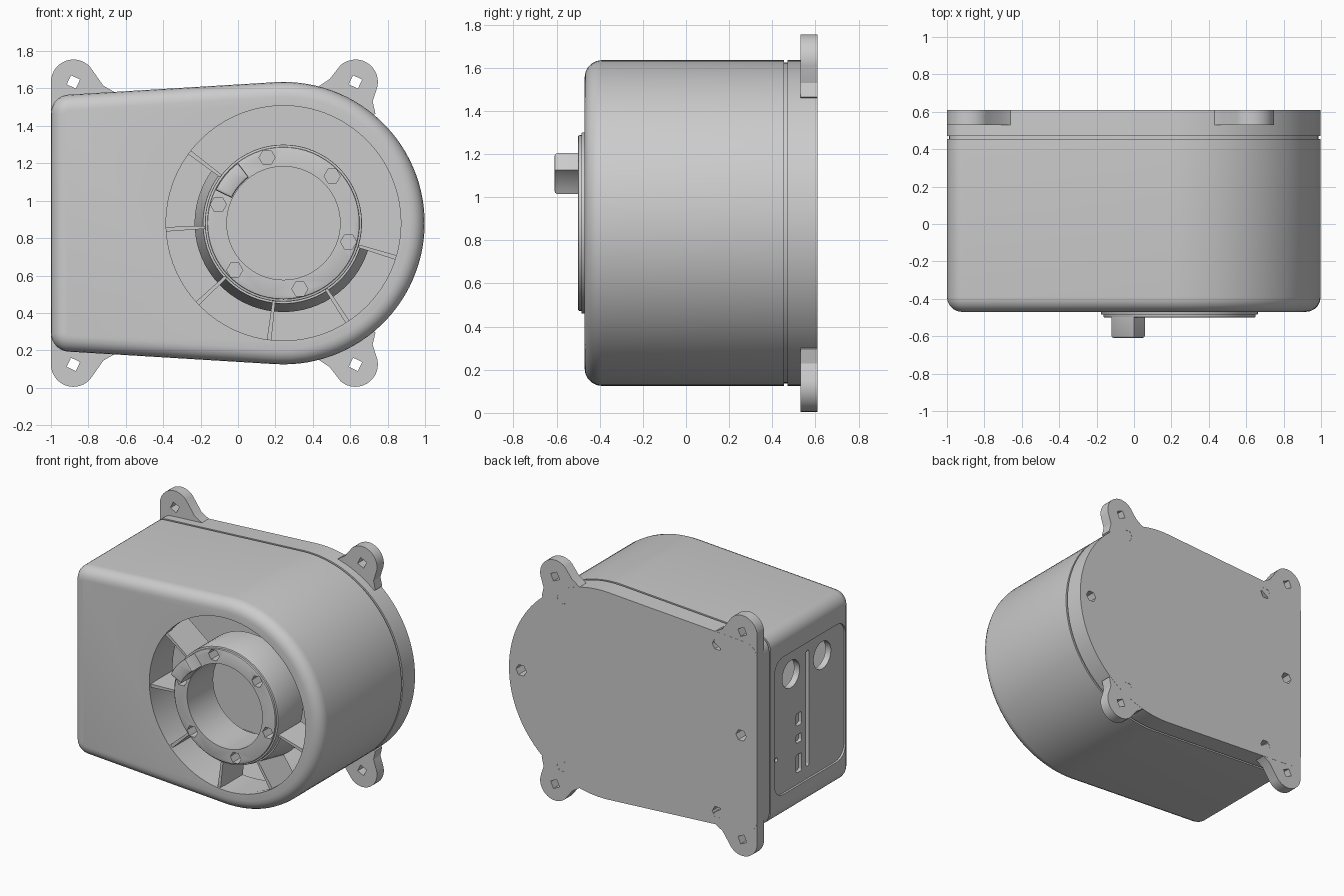
import bpy, bmesh
from math import cos, sin, radians

cube = bpy.data.objects.get("Cube")
if cube:
    bpy.data.objects.remove(cube)

CX, CZ = 0.243, 0.88          # centre of the round end
grey = bpy.data.materials.new("light grey plastic")
grey.use_nodes = True
grey.diffuse_color = (0.6, 0.6, 0.6, 1)
grey.node_tree.nodes["Principled BSDF"].inputs["Base Color"].default_value = (0.6, 0.6, 0.6, 1)


def arc(cx, cz, r, a0, a1, n):
    steps = [radians(a0 + (a1 - a0) * i / n) for i in range(n + 1)]
    return [(cx + r * cos(a), cz + r * sin(a)) for a in steps]


def disc(cx, cz, r, n=64, turn=0):
    return arc(cx, cz, r, turn, turn + 360, n)[:-1]


def sector(r0, r1, a0, a1, n=24):
    return arc(CX, CZ, r1, a0, a1, n) + arc(CX, CZ, r0, a1, a0, n)


def rounded(cy, cz, w, h, r):
    pts = []
    for k, (sx, sz) in enumerate([(1, 1), (-1, 1), (-1, -1), (1, -1)]):
        pts += arc(cy + sx * (w / 2 - r), cz + sz * (h / 2 - r), r, 90 * k, 90 * k + 90, 6)
    return pts


def outline(inset=0.0):
    """Teardrop housing outline, moved inwards by inset."""
    corner = 0.1 - inset
    return (arc(CX, CZ, 0.755 - inset, -93.5, 93.5, 56)
            + arc(-0.9, CZ + 0.587, corner, 93.5, 180, 8)
            + arc(-0.9, CZ - 0.587, corner, 180, 266.5, 8))


def prism(name, pts, lo, hi, axis="y", end=None, bevel=0, segments=5):
    """Extrude a profile along an axis; end gives a different far profile."""
    bm = bmesh.new()

    def ring(profile, d):
        return [bm.verts.new((p, d, q) if axis == "y" else (d, p, q)) for p, q in profile]
    a, b = ring(pts, lo), ring(end or pts, hi)
    front = bm.faces.new(a)
    bm.faces.new(b[::-1])
    for i in range(len(a)):
        j = (i + 1) % len(a)
        bm.faces.new((a[j], a[i], b[i], b[j]))
    bmesh.ops.recalc_face_normals(bm, faces=bm.faces[:])
    if bevel:
        bmesh.ops.bevel(bm, geom=list(front.edges), offset=bevel, segments=segments,
                        profile=0.5, affect="EDGES")
    mesh = bpy.data.meshes.new(name)
    bm.to_mesh(mesh)
    bm.free()
    mesh.materials.append(grey)
    obj = bpy.data.objects.new(name, mesh)
    bpy.context.scene.collection.objects.link(obj)
    return obj


def cut(obj, cutters):
    """Subtract the cutters and remove them."""
    for c in cutters:
        m = obj.modifiers.new("cut", "BOOLEAN")
        m.operation, m.solver, m.object = "DIFFERENCE", "EXACT", c
    bpy.context.view_layer.update()
    graph = bpy.context.evaluated_depsgraph_get()
    mesh = bpy.data.meshes.new_from_object(obj.evaluated_get(graph))
    obj.modifiers.clear()
    obj.data = mesh
    for c in cutters:
        bpy.data.objects.remove(c)


# Hollow housing with round front opening
housing = prism("housing", outline(), -0.47, 0.455, bevel=0.08)
cutters = [prism("cavity", outline(0.06), -0.41, 0.6),
           prism("opening", disc(CX, CZ, 0.628, 72), -0.6, -0.3)]

# Side panel recess with its ports
cutters.append(prism("panel", rounded(0, 0.87, 0.82, 1.0, 0.1), -1.1, -0.985, "x"))
cutters += [prism("socket", disc(y, 1.2, 0.1, 20), -1.1, -0.9, "x") for y in (0.2, -0.16)]
for y, z, w, h in [(0.01, 0.88, 0.03, 0.84), (0.11, 0.84, 0.06, 0.09),
                   (0.11, 0.7, 0.06, 0.06), (0.11, 0.52, 0.06, 0.13), (0.37, 0.64, 0.03, 0.03)]:
    cutters.append(prism("port", rounded(y, z, w, h, 0.012), -1.1, -0.96, "x"))
cut(housing, cutters)

# Back plate with a narrow seam in front of it
prism("seam", outline(0.012), 0.45, 0.475)
back_plate = prism("back_plate", outline(), 0.47, 0.61)
bolts = [(0.9, CZ), (-0.87, CZ)] + [(x, CZ + s * 0.61) for x in (0.57, -0.68) for s in (1, -1)]
cut(back_plate, [prism("bolt_hole", disc(x, z, 0.042, 6), 0.49, 0.7) for x, z in bolts])

# Four mounting ears, lower ones mirrored from the upper ones
left_ear = arc(-0.88, 1.635, 0.12, 180, 42, 14) + [(-0.72, 1.615), (-0.65, 1.575), (-0.65, 1.5), (-0.8, 1.4), (-1, 1.4)]
right_ear = arc(0.628, 1.635, 0.12, 132, -12, 14) + [(0.72, 1.53), (0.735, 1.465), (0.66, 1.42), (0.43, 1.5), (0.43, 1.61), (0.49, 1.65)]
for side, pts, x in (("left", left_ear, -0.88), ("right", right_ear, 0.628)):
    for level, s in (("upper", 1), ("lower", -1)):
        ear = prism(f"{level}_{side}_ear", [(p, CZ + s * (q - CZ)) for p, q in pts], 0.53, 0.609)
        cut(ear, [prism("ear_hole", disc(x, CZ + s * 0.755, 0.038, 4, 20), 0.4, 0.7)])

# Hub tube with a raised face ring and six screw holes
for name, r, lo, hi in (("hub_tube", 0.42, -0.485, -0.2), ("hub_face", 0.407, -0.5, -0.48)):
    part = prism(name, disc(CX, CZ, r), lo, hi, bevel=0.006, segments=2)
    holes = [prism("bore", disc(CX, CZ, 0.303), -0.7, 0.1)]
    for k in range(6):
        a = radians(44 + 60 * k)
        holes.append(prism("screw_hole", disc(CX + 0.362 * cos(a), CZ + 0.362 * sin(a), 0.043, 6), -0.6, -0.4))
    cut(part, holes)

# Flared collar, outer guide wall and spokes holding the hub
prism("hub_collar", sector(0.41, 0.43, 143, 343, 40), -0.44, -0.2, end=sector(0.41, 0.475, 143, 343, 40))
prism("guide_wall", sector(0.63, 0.66, 143, 343, 40), -0.415, -0.2)
for k in range(6):
    a = 143 + 40 * k
    prism(f"spoke_{k + 1}", sector(0.412, 0.645, a - 1.1, a + 1.1, 2), -0.455, -0.2)

# Curved lever block on the hub
prism("lever", sector(0.308, 0.405, 127, 154, 8), -0.61, -0.49, bevel=0.012, segments=2)

# Smooth shading that keeps hard edges
bpy.ops.object.select_all(action="DESELECT")
for obj in bpy.context.scene.objects:
    if obj.type == "MESH":
        obj.select_set(True)
        bpy.context.view_layer.objects.active = obj
bpy.ops.object.shade_smooth_by_angle(angle=radians(30))
